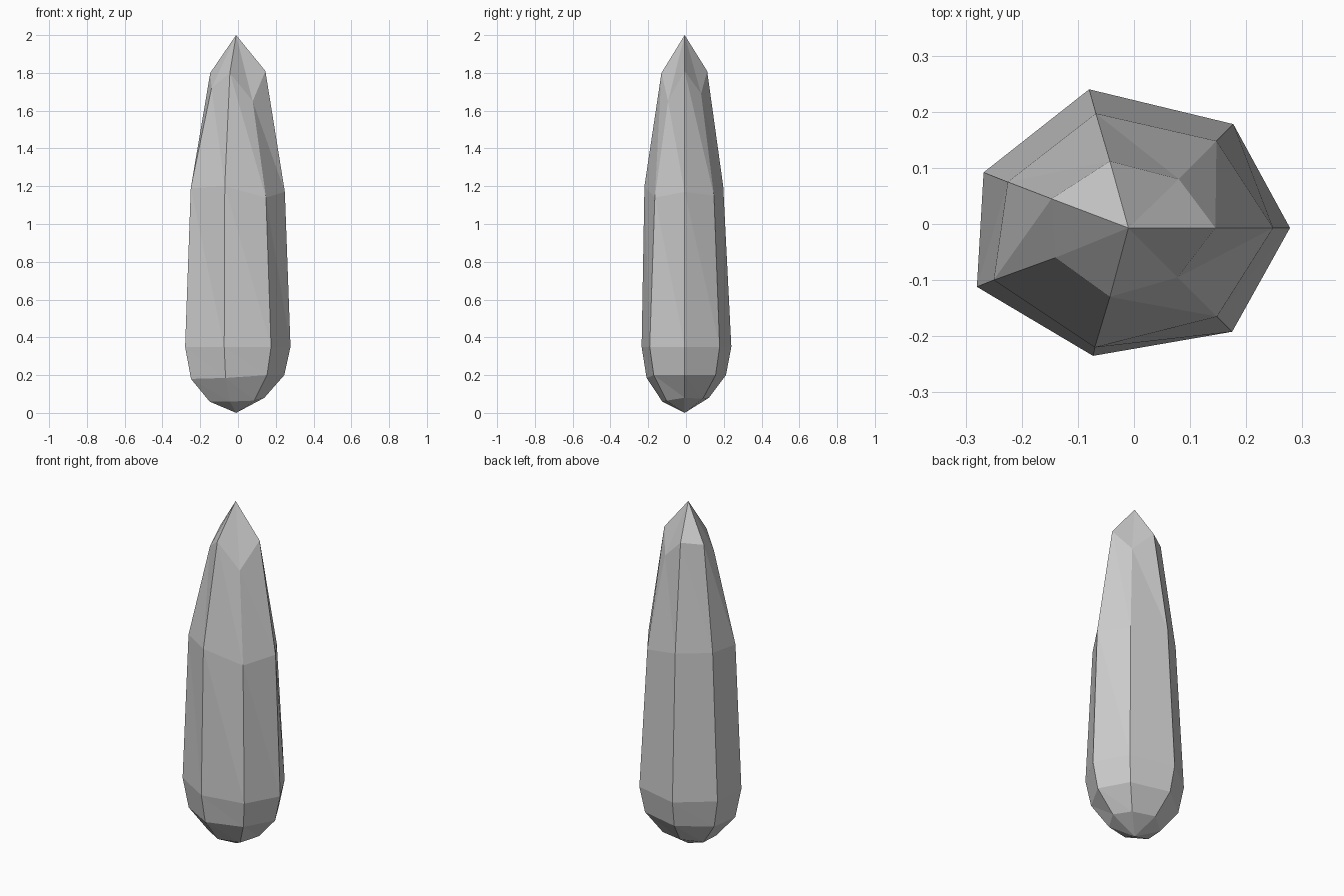
import bpy, bmesh

if "Cube" in bpy.data.objects:
    bpy.data.objects.remove(bpy.data.objects["Cube"])

TIP = (-0.01, -0.007)

# widest seven-sided outline, narrower shoulder outline and upper outline
wide = [(0.278, -0.007), (0.177, 0.178), (-0.08, 0.24), (-0.268, 0.092),
        (-0.28, -0.112), (-0.073, -0.235), (0.175, -0.192)]
mid = [(0.248, -0.007), (0.147, 0.148), (-0.068, 0.197), (-0.225, 0.075),
       (-0.25, -0.1), (-0.07, -0.22), (0.148, -0.165)]
upper = [(0.145, -0.007), (0.08, 0.08), (-0.043, 0.112), (-0.147, 0.045),
         (-0.14, -0.06), (-0.043, -0.13), (0.078, -0.095)]


def scaled(outline, s):
    return [(TIP[0] + (x - TIP[0]) * s, TIP[1] + (y - TIP[1]) * s) for x, y in outline]


# outlines with the height of each corner, bottom to top
levels = [
    (scaled(wide, 0.52), [0.08, 0.075, 0.08, 0.06, 0.06, 0.06, 0.065]),
    (scaled(wide, 0.885), [0.2, 0.2, 0.2, 0.19, 0.18, 0.185, 0.2]),
    (wide, [0.35] * 7),
    (mid, [1.17, 1.15, 1.2, 1.2, 1.19, 1.2, 1.14]),
    (upper, [1.81, 1.69, 1.81, 1.8, 1.72, 1.8, 1.65]),
]

bm = bmesh.new()
rings = [[bm.verts.new((x, y, z)) for (x, y), z in zip(o, zs)] for o, zs in levels]
bottom = bm.verts.new((*TIP, 0))
top = bm.verts.new((*TIP, 2))

# triangulated facets between the rings, and the two pointed ends
for k in range(7):
    n = (k + 1) % 7
    for a, b in zip(rings, rings[1:]):
        bm.faces.new((a[k], a[n], b[k]))
        bm.faces.new((a[n], b[n], b[k]))
    bm.faces.new((rings[0][n], rings[0][k], bottom))
    bm.faces.new((rings[-1][k], rings[-1][n], top))

bmesh.ops.recalc_face_normals(bm, faces=bm.faces)
mesh = bpy.data.meshes.new("crystal")
bm.to_mesh(mesh)
bm.free()
bpy.context.collection.objects.link(bpy.data.objects.new("crystal", mesh))
